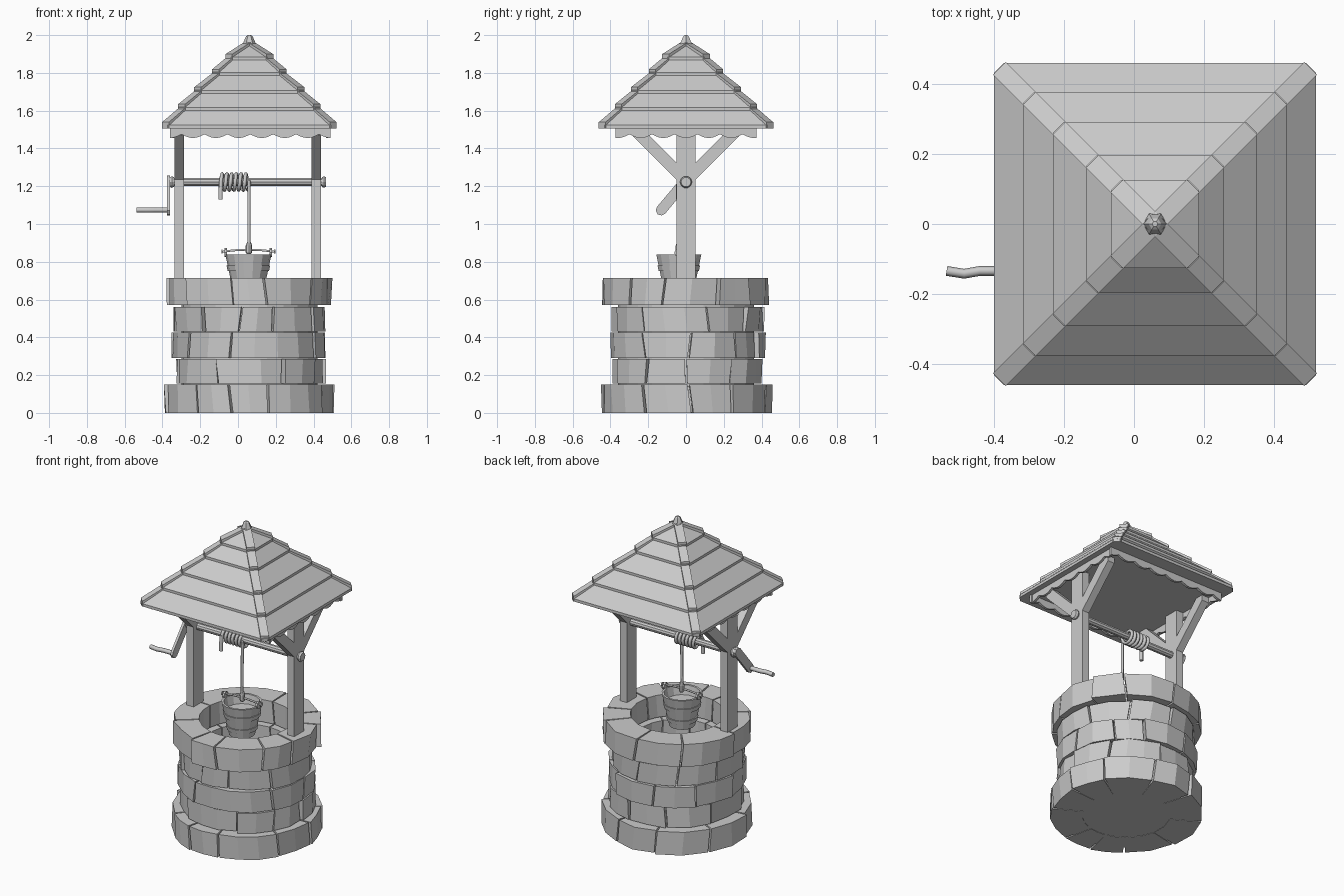
import bpy, bmesh, math, random
from mathutils import Vector

random.seed(4)
if "Cube" in bpy.data.objects:
    bpy.data.objects.remove(bpy.data.objects["Cube"])

CX = 0.06                                   # axis of the well
grey = bpy.data.materials.new("plain_grey")
grey.use_nodes = True
grey.diffuse_color = (0.6, 0.6, 0.6, 1)
grey.node_tree.nodes["Principled BSDF"].inputs["Base Color"].default_value = (0.6, 0.6, 0.6, 1)


def finish(name, bm, smooth=False):
    bmesh.ops.recalc_face_normals(bm, faces=bm.faces)
    me = bpy.data.meshes.new(name)
    bm.to_mesh(me)
    bm.free()
    me.materials.append(grey)
    if smooth:
        me.shade_smooth()
    ob = bpy.data.objects.new(name, me)
    bpy.context.collection.objects.link(ob)
    return ob


def loft(bm, loops, caps=True):
    """Skin closed loops of equal length."""
    rings = [[bm.verts.new(p) for p in loop] for loop in loops]
    n = len(rings[0])
    for a, b in zip(rings, rings[1:]):
        for i in range(n):
            bm.faces.new((a[i], a[(i + 1) % n], b[(i + 1) % n], b[i]))
    if caps:
        bm.faces.new(rings[0][::-1])
        bm.faces.new(rings[-1])
    return rings


def circle(x, y, z, r, n, axis="z"):
    pts = []
    for i in range(n):
        u, v = r * math.cos(math.tau * i / n), r * math.sin(math.tau * i / n)
        pts.append((x + u, y + v, z) if axis == "z" else (x, y + u, z + v))
    return pts


def lathe(name, x, y, profile, n, axis="z", caps=True):
    """Turned part; profile is (radius, position along the axis)."""
    bm = bmesh.new()
    if axis == "z":
        loft(bm, [circle(x, y, h, r, n) for r, h in profile], caps)
    else:
        loft(bm, [circle(h, x, y, r, n, "x") for r, h in profile], caps)
    return finish(name, bm)


def slab(name, outline, origin, depth, along="x"):
    """Extrude a (u, z) outline through the thickness along x or y."""
    bm = bmesh.new()
    loops = []
    for d in (origin, origin + depth):
        loops.append([(d, u, z) if along == "x" else (u, d, z) for u, z in outline])
    loft(bm, loops)
    return finish(name, bm)


def tube(name, pts, r):
    cu = bpy.data.curves.new(name, "CURVE")
    cu.dimensions = "3D"
    cu.bevel_depth, cu.bevel_resolution, cu.use_fill_caps = r, 1, True
    sp = cu.splines.new("POLY")
    sp.points.add(len(pts) - 1)
    for p, co in zip(sp.points, pts):
        p.co = (*co, 1)
    tmp = bpy.data.objects.new(name + "_path", cu)
    bpy.context.collection.objects.link(tmp)
    bpy.context.view_layer.update()
    me = bpy.data.meshes.new_from_object(tmp)
    bpy.data.objects.remove(tmp)
    bm = bmesh.new()
    bm.from_mesh(me)
    return finish(name, bm, True)


# Stone courses: bottom, top, outer radius, inner radius, seam angles
courses = [
    (0.0, 0.15, 0.445, 0.26, (-129, -103, -77, -30, 3, 33, 72, 108, 150, 190)),
    (0.155, 0.285, 0.395, 0.25, (-163, -116, -63, -31, 0, 36, 80, 115, 155)),
    (0.29, 0.425, 0.405, 0.25, (-142, -104, -33, 3, 40, 65, 105, 140, 178)),
    (0.43, 0.56, 0.395, 0.25, (-128, -97, -71, -34, 17, 53, 90, 125, 160, 195)),
    (0.57, 0.715, 0.435, 0.28, (-141, -102, -79, -42, -16, 23, 49, 90, 128, 175)),
]
for ci, (z0, z1, ro, ri, seams) in enumerate(courses):
    bm = bmesh.new()
    tilt = [random.uniform(-1.5, 1.5) for s in seams]
    for k, a0 in enumerate(seams):
        k2 = (k + 1) % len(seams)
        a1 = seams[k2] + (360 if k2 == 0 else 0)
        steps = max(2, round((a1 - a0) / 17))
        push = random.uniform(-0.008, 0.012)
        loops = []
        for s in range(steps + 1):
            f = s / steps
            lean = tilt[k] * (1 - f) + tilt[k2] * f
            base = a0 + 0.7 + (a1 - a0 - 1.4) * f
            bulge = push + random.uniform(-0.008, 0.008)
            loop = []
            for r, z, sg in ((ri, z0, -1), (ro, z0, -1), (ro, z1, 1), (ri, z1, 1)):
                rr = r + (bulge + random.uniform(-0.005, 0.005) if r == ro else 0)
                a = math.radians(base + sg * lean)
                loop.append((CX + rr * math.cos(a), rr * math.sin(a), z))
            loops.append(loop)
        loft(bm, loops)
    sharp = [e for e in bm.edges if e.calc_face_angle(0) > 0.9]
    bmesh.ops.recalc_face_normals(bm, faces=bm.faces)
    bmesh.ops.bevel(bm, geom=sharp, offset=0.01, segments=1, affect="EDGES")
    finish(f"stone_course_{ci + 1}", bm)

# Mortar behind the stones, with a closed floor
lathe("mortar_core", CX, 0, [(0.385, 0.002), (0.385, 0.12), (0.36, 0.14), (0.36, 0.69),
                             (0.30, 0.69), (0.30, 0.02)], 24)

# Roof: stepped square courses with clipped corners, and hip boards
half = [0.46, 0.375, 0.29, 0.195, 0.125, 0.03]
level = [1.505, 1.60, 1.69, 1.785, 1.865, 1.945]


def clipped_square(h, z, c=0.028):
    pts = []
    for sx, sy in ((1, 1), (-1, 1), (-1, -1), (1, -1)):
        pair = [(CX + sx * (h - c), sy * h, z), (CX + sx * h, sy * (h - c), z)]
        pts += pair[::-1] if sx * sy > 0 else pair
    return pts


for i in range(5):
    bm = bmesh.new()
    h, z, hn, zn = half[i], level[i], half[i + 1], level[i + 1]
    loft(bm, [clipped_square(h, z), clipped_square(h, z + 0.018), clipped_square(hn, zn + 0.002)])
    finish(f"roof_course_{i + 1}", bm)

bm = bmesh.new()
w = 0.018
for sx in (1, -1):
    for sy in (1, -1):
        for i in range(5):
            loops = []
            for h, z, t in ((half[i], level[i], 0.034), (half[i + 1] - 0.012, level[i + 1], 0.022)):
                a = h - 0.016
                loops.append([(CX + sx * (a + q), sy * (a - q), z + dz)
                              for q, dz in ((-w, 0), (w, 0), (w, t), (-w, t))])
            loft(bm, loops)
finish("hip_boards", bm)
lathe("roof_finial", CX, 0, [(0.038, 1.935), (0.034, 1.955), (0.018, 1.993), (0.008, 2.0)], 6)


# Scalloped boards below the eaves
def scallop(c, h, waves):
    n = waves * 6
    low = [(c - h + 2 * h * i / n, 1.475 - 0.02 * abs(math.cos(math.pi * waves * i / n)))
           for i in range(n + 1)]
    return low + [(c + h, 1.515), (c - h, 1.515)]


for side, s in (("front", -1), ("back", 1)):
    slab(side + "_eave_board", scallop(CX + 0.005, 0.425, 7), s * 0.366 - 0.008, 0.016, "y")
for side, s in (("right", -1), ("left", 1)):
    slab(side + "_eave_board", scallop(0, 0.36, 6), CX + 0.005 + s * 0.41 - 0.008, 0.016)

# Posts with braces spreading to front and back
for side, x in (("right", -0.335), ("left", 0.39)):
    slab(side + "_post", [(-0.05, 0.6), (0.05, 0.6), (0.05, 1.51), (-0.05, 1.51)], x, 0.05)
    for end, s in (("front", -1), ("back", 1)):
        slab(f"{side}_{end}_brace", [(s * y, z) for y, z in
             ((0.03, 1.215), (0.285, 1.47), (0.285, 1.51), (0.235, 1.51), (0.03, 1.305))], x, 0.05)

# Windlass: axle, end collars, crank arm and handle
lathe("axle", 0, 1.222, [(0.022, -0.365), (0.022, 0.465)], 10, "x")
for side, x in (("right", -0.36), ("left", 0.445)):
    lathe(side + "_axle_collar", 0, 1.222, [(0.028, x), (0.032, x + 0.01), (0.026, x + 0.022)], 10, "x")
top, end = Vector((0.0, 1.23)), Vector((-0.132, 1.073))
d = (end - top).normalized()
nrm = Vector((-d.y, d.x))
outline = []
for c, start in ((top, 90), (end, -90)):
    for k in range(5):
        a = math.radians(start + 45 * k)
        outline.append(c + 0.028 * (d * math.cos(a) + nrm * math.sin(a)))
slab("crank_arm", [tuple(p) for p in outline], -0.376, 0.016)
tube("crank_handle", [(-0.36, -0.134, 1.074), (-0.44, -0.134, 1.074),
                      (-0.485, -0.142, 1.074), (-0.535, -0.134, 1.074)], 0.014)

# Rope wound on the axle, its loose tail and the hanging length
turns = 6
coil = []
for i in range(turns * 12 + 1):
    a = math.tau * i / 12
    coil.append((-0.09 + 0.15 * i / (turns * 12), -0.038 * math.cos(a), 1.222 + 0.042 * math.sin(a)))
tube("rope_coil", coil, 0.0105)
tube("rope_tail", [(-0.09, -0.038, 1.23), (-0.092, -0.042, 1.18), (-0.092, -0.042, 1.13)], 0.012)
tube("hanging_rope", [(0.058, -0.038, 1.23), (0.057, -0.04, 0.86)], 0.009)

# Bucket with hoops, ears, bail and knot
BX, BY = 0.055, -0.038
lathe("bucket", BX, BY, [(0.078, 0.63), (0.122, 0.838), (0.108, 0.838), (0.07, 0.65)], 14)
for i, z in enumerate((0.68, 0.765)):
    r = 0.078 + (z - 0.63) * 0.21
    lathe(f"bucket_hoop_{i + 1}", BX, BY, [(r - 0.01, z - 0.014), (r + 0.003, z - 0.014),
                                          (r + 0.009, z + 0.014), (r - 0.006, z + 0.014)], 14)
for side, s in (("right", -1), ("left", 1)):
    lathe(side + "_bucket_ear", BY, 0.848,
          [(0.024, BX + s * 0.113), (0.024, BX + s * 0.126)], 8, "x")
    lathe(side + "_bail_end", BY, 0.855, [(0.013, BX + s * 0.136), (0.013, BX + s * 0.143)], 6, "x")
bail = []
for i in range(9):
    t = -1 + i / 4
    bail.append((BX + 0.142 * t, BY, 0.852 + 0.012 * (1 - t * t)))
tube("bucket_bail", bail, 0.006)
lathe("rope_knot", BX + 0.003, BY, [(0.01, 0.84), (0.017, 0.85), (0.017, 0.885), (0.01, 0.905)], 8)
